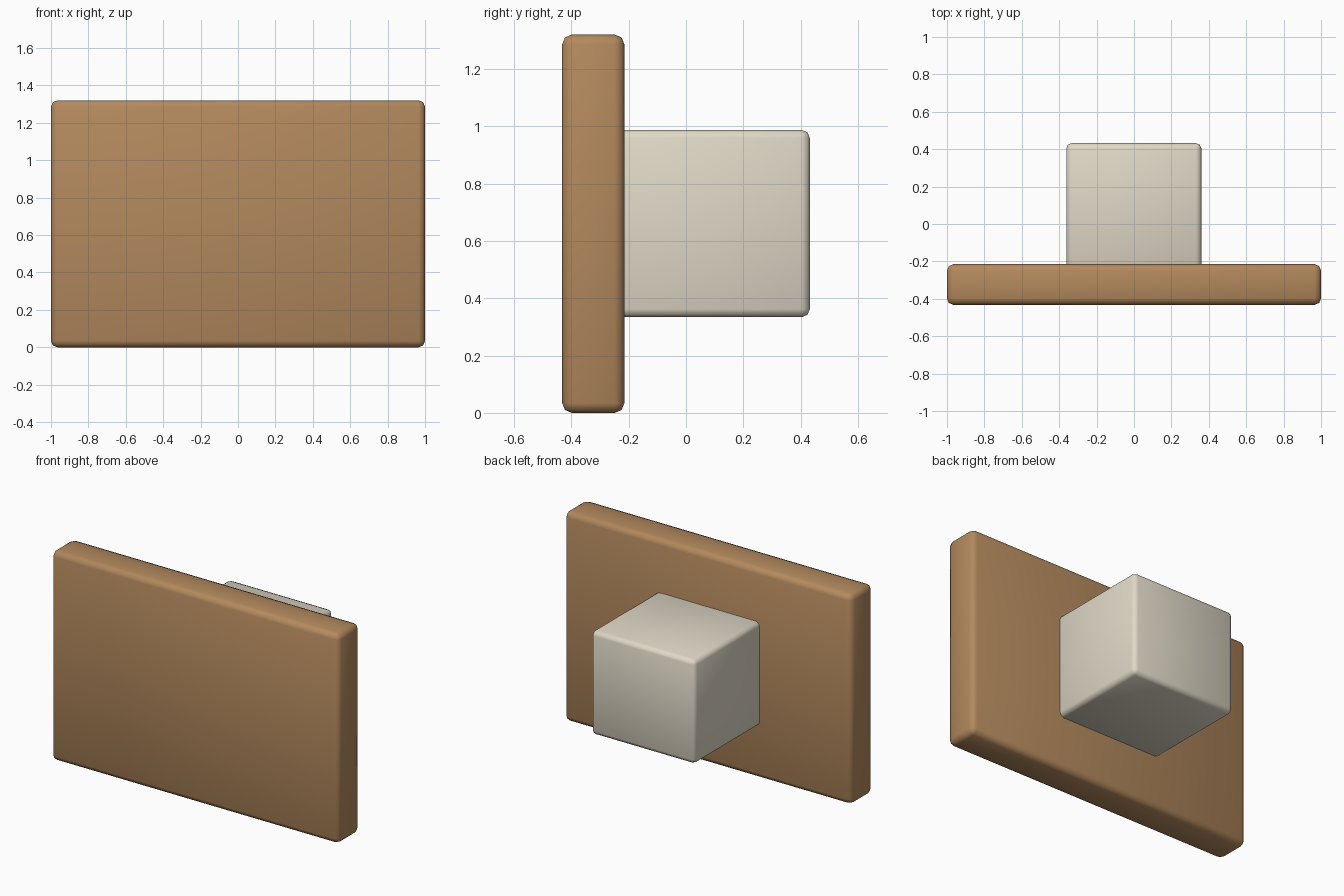
import bpy
import math

if "Cube" in bpy.data.objects:
    bpy.data.objects.remove(bpy.data.objects["Cube"])


def material(name, color):
    mat = bpy.data.materials.new(name)
    mat.diffuse_color = (*color, 1.0)
    mat.use_nodes = True
    mat.node_tree.nodes["Principled BSDF"].inputs["Base Color"].default_value = mat.diffuse_color
    return mat


def rounded_box(name, lo, hi, bevel, mat):
    """Box between two corners with softly rounded edges."""
    center = [(a + b) / 2 for a, b in zip(lo, hi)]
    bpy.ops.mesh.primitive_cube_add(size=1, location=center)
    obj = bpy.context.object
    obj.name = name
    obj.scale = [b - a for a, b in zip(lo, hi)]
    bpy.ops.object.transform_apply(location=False, rotation=False, scale=True)
    mod = obj.modifiers.new("rounded_edges", 'BEVEL')
    mod.width = bevel
    mod.segments = 2
    bpy.ops.object.modifier_apply(modifier=mod.name)
    bpy.ops.object.shade_smooth_by_angle(angle=math.radians(50))
    obj.data.materials.append(mat)
    return obj


wood = material("wood", (0.45, 0.25, 0.11))
cream = material("cream", (0.74, 0.69, 0.57))

# Upright front panel
rounded_box("panel", (-1.0, -0.432, 0.0), (1.0, -0.215, 1.32), 0.034, wood)

# Block on the back, slightly sunk into the panel
rounded_box("back_block", (-0.362, -0.26, 0.334), (0.36, 0.432, 0.987), 0.028, cream)
